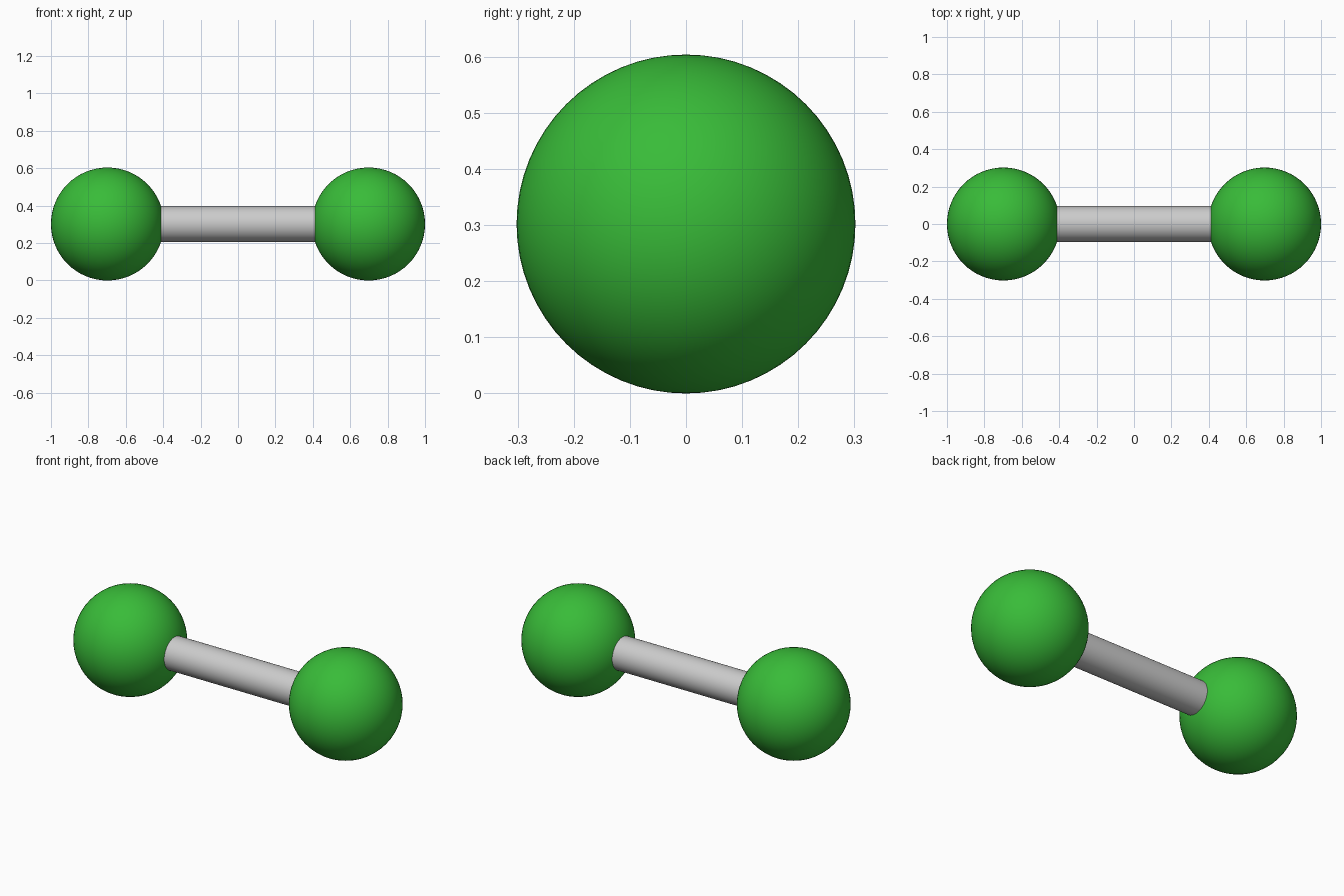
import bpy
from math import pi

if "Cube" in bpy.data.objects:
    bpy.data.objects.remove(bpy.data.objects["Cube"])

RADIUS = 0.302        # ball radius
OFFSET = 1 - RADIUS   # ball centre distance from the middle
BAR_RADIUS = 0.095

green = bpy.data.materials.new("green")
green.diffuse_color = (0.04, 0.5, 0.04, 1)
green.use_nodes = True
green.node_tree.nodes["Principled BSDF"].inputs["Base Color"].default_value = green.diffuse_color


def smooth(name):
    obj = bpy.context.object
    obj.name = name
    bpy.ops.object.shade_smooth_by_angle()
    return obj


# End balls
for side, x in (("left", -OFFSET), ("right", OFFSET)):
    bpy.ops.mesh.primitive_uv_sphere_add(
        segments=64, ring_count=32, radius=RADIUS, location=(x, 0, RADIUS))
    smooth(side + "_ball").data.materials.append(green)

# Connecting bar, its ends sunk into the balls
bpy.ops.mesh.primitive_cylinder_add(
    vertices=48, radius=BAR_RADIUS, depth=2 * OFFSET,
    location=(0, 0, RADIUS), rotation=(0, pi / 2, 0))
smooth("handle_bar")
